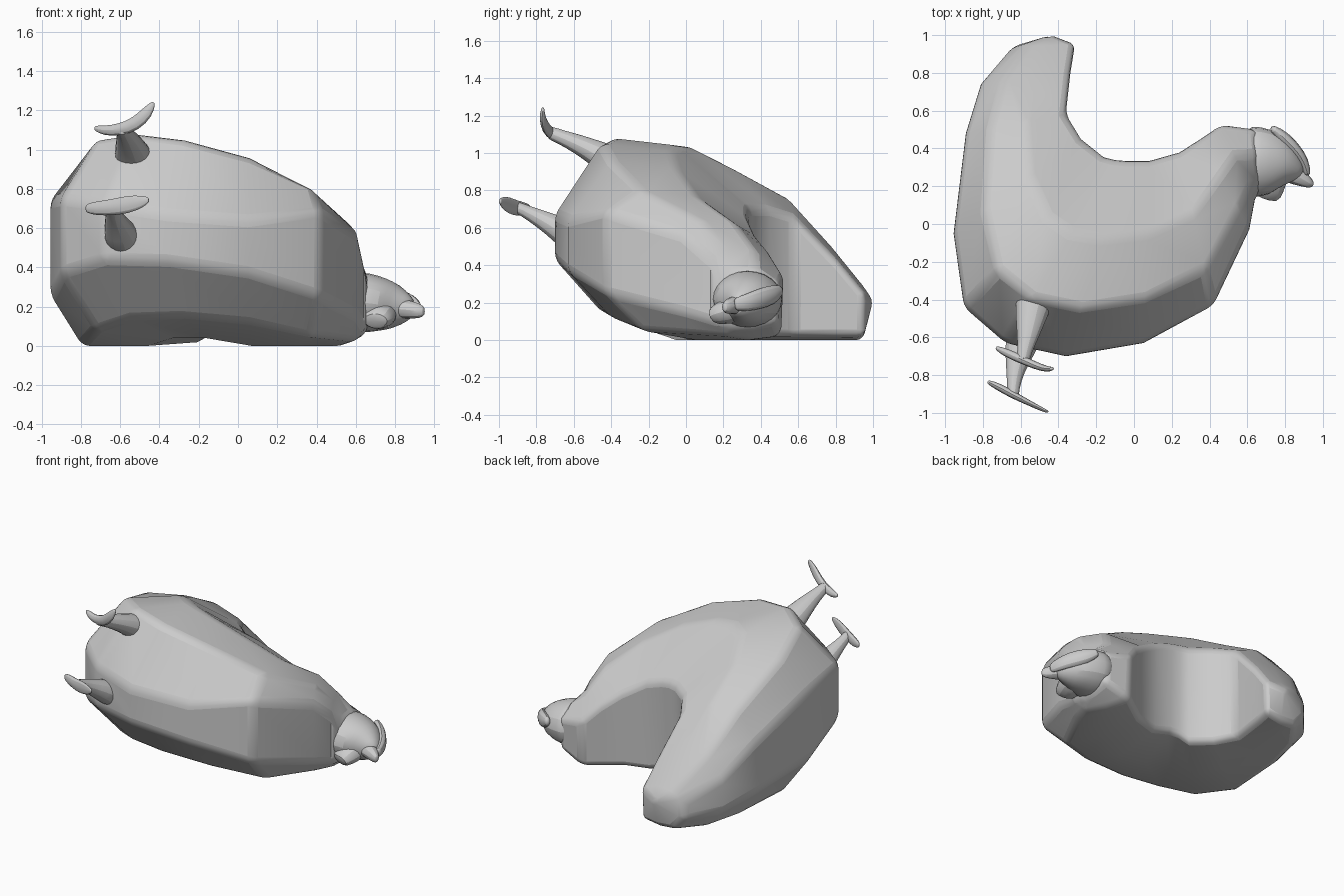
import bpy, bmesh, math
from mathutils import Vector


def finish(name, bm, bevel=0, subsurf=0, angle=30):
    bmesh.ops.recalc_face_normals(bm, faces=bm.faces)
    me = bpy.data.meshes.new(name)
    bm.to_mesh(me)
    bm.free()
    ob = bpy.data.objects.new(name, me)
    bpy.context.collection.objects.link(ob)
    if bevel:
        m = ob.modifiers.new("bevel", 'BEVEL')
        m.width, m.segments, m.limit_method = bevel, 3, 'ANGLE'
        m.angle_limit = math.radians(25)
    if subsurf:
        m = ob.modifiers.new("subsurf", 'SUBSURF')
        m.levels = m.render_levels = subsurf
    bpy.ops.object.select_all(action='DESELECT')
    ob.select_set(True)
    bpy.context.view_layer.objects.active = ob
    bpy.ops.object.shade_smooth_by_angle(angle=math.radians(angle))
    return ob


def loft(bm, rings, tips):
    """Skin closed rings and close both ends with a tip point."""
    vs = [[bm.verts.new(p) for p in r] for r in rings]
    n = len(vs[0])
    for a, b in zip(vs, vs[1:]):
        for i in range(n):
            j = (i + 1) % n
            bm.faces.new((a[i], a[j], b[j], b[i]))
    for ring, tip in ((vs[0], tips[0]), (vs[-1], tips[1])):
        t = bm.verts.new(tip)
        for i in range(n):
            bm.faces.new((ring[i], ring[(i + 1) % n], t))


def tube(name, path, n=10, side=(0, 0, 1), **kw):
    """Path of (x, y, z, width across, width along 'side')."""
    pts = [Vector(p[:3]) for p in path]
    rings = []
    for i, p in enumerate(path):
        d = (pts[min(i + 1, len(pts) - 1)] - pts[max(i - 1, 0)]).normalized()
        s = Vector(side)
        s = (s - d * s.dot(d)).normalized()
        c = d.cross(s)
        rings.append([pts[i] + c * p[3] * math.cos(a) + s * p[4] * math.sin(a)
                      for a in (2 * math.pi * k / n for k in range(n))])
    bm = bmesh.new()
    loft(bm, rings, (pts[0], pts[-1]))
    return finish(name, bm, **kw)


# body: fan of sections swept from tail to neck, each from the back to the belly
# back x, y, belly x, y, heights: back, ridge, shoulder, belly top, belly low, low shoulder
sections = [
    (-.31, .95, -.64, .94, .25, .29, .28, .22, .10, .01),
    (-.335, .80, -.81, .74, .43, .50, .51, .36, .13, .0),
    (-.36, .58, -.89, .48, .66, .76, .75, .54, .19, .0),
    (-.28, .45, -.955, -.05, .70, .92, .95, .74, .26, .0),
    (-.16, .355, -.90, -.44, .70, 1.03, 1.05, .75, .37, .08),
    (-.10, .34, -.68, -.63, .70, 1.04, 1.08, .72, .44, .14),
    (-.04, .335, -.36, -.70, .69, 1.01, 1.05, .67, .43, .15),
    (.08, .335, .05, -.63, .65, .92, .96, .64, .37, .12),
    (.24, .38, .42, -.43, .55, .77, .80, .69, .25, .05),
    (.35, .45, .61, -.03, .46, .63, .64, .57, .15, .03),
    (.46, .525, .64, .13, .34, .48, .49, .43, .10, .02),
    (.65, .50, .66, .16, .31, .37, .36, .29, .12, .07),
]
rings = []
for i, (ix, iy, ox, oy, zi, zr, zs, zo, bo, bs) in enumerate(sections):
    low = .07 if ix > .6 else .04 if i in (5, 6) else .0
    prof = [(0, zi), (.40, zr), (.76, zs), (1, zo), (1, bo),
            (.76, bs), (.40, low), (.03, low + .02)]
    rings.append([(ix + (ox - ix) * t, iy + (oy - iy) * t, z) for t, z in prof])
bm = bmesh.new()
loft(bm, rings, ((-.44, 1.0, .21), (.68, .33, .21)))
finish("body", bm, bevel=.05)

# head
tube("head", [(.58, .33, .22, .20, .16), (.66, .33, .22, .195, .16),
              (.74, .32, .21, .175, .14), (.80, .31, .20, .13, .12),
              (.86, .28, .19, .07, .075), (.88, .265, .185, .04, .05)],
     n=12, subsurf=1)
tube("beak", [(.80, .29, .19, .075, .06), (.88, .245, .185, .05, .05),
              (.93, .215, .175, .03, .04), (.948, .205, .175, .014, .022)], n=8, subsurf=1)
tube("comb", [(.73, .51, .27, .02, .03), (.79, .46, .24, .04, .06),
              (.86, .39, .22, .035, .06), (.90, .33, .20, .03, .05),
              (.92, .26, .19, .02, .04)], n=8, subsurf=1)
tube("wattle", [(.73, .28, .17, .11, .09), (.71, .17, .14, .085, .065),
                (.70, .14, .125, .075, .045)], n=8, subsurf=1)

# legs
tube("upper_leg", [(-.52, -.36, .93, .115, .11), (-.54, -.46, .99, .095, .075),
                   (-.56, -.58, 1.05, .065, .055), (-.58, -.68, 1.09, .038, .038),
                   (-.59, -.73, 1.11, .04, .04)], subsurf=1)
tube("lower_leg", [(-.58, -.58, .53, .105, .10), (-.605, -.67, .59, .085, .075),
                   (-.63, -.78, .65, .05, .05), (-.64, -.88, .70, .032, .032),
                   (-.64, -.91, .71, .036, .036)], subsurf=1)

# feet
tube("upper_foot", [(-.73, -.655, 1.11, .012, .015), (-.68, -.68, 1.095, .025, .028),
                    (-.60, -.715, 1.10, .025, .035), (-.52, -.75, 1.13, .022, .04),
                    (-.46, -.77, 1.19, .018, .035), (-.43, -.765, 1.24, .01, .012)],
     n=8, subsurf=1)
tube("lower_foot", [(-.775, -.835, .70, .012, .025), (-.72, -.86, .70, .022, .04),
                    (-.64, -.905, .705, .022, .045), (-.56, -.945, .72, .016, .05),
                    (-.49, -.98, .735, .012, .035), (-.455, -.995, .745, .008, .015)],
     n=8, subsurf=1)
